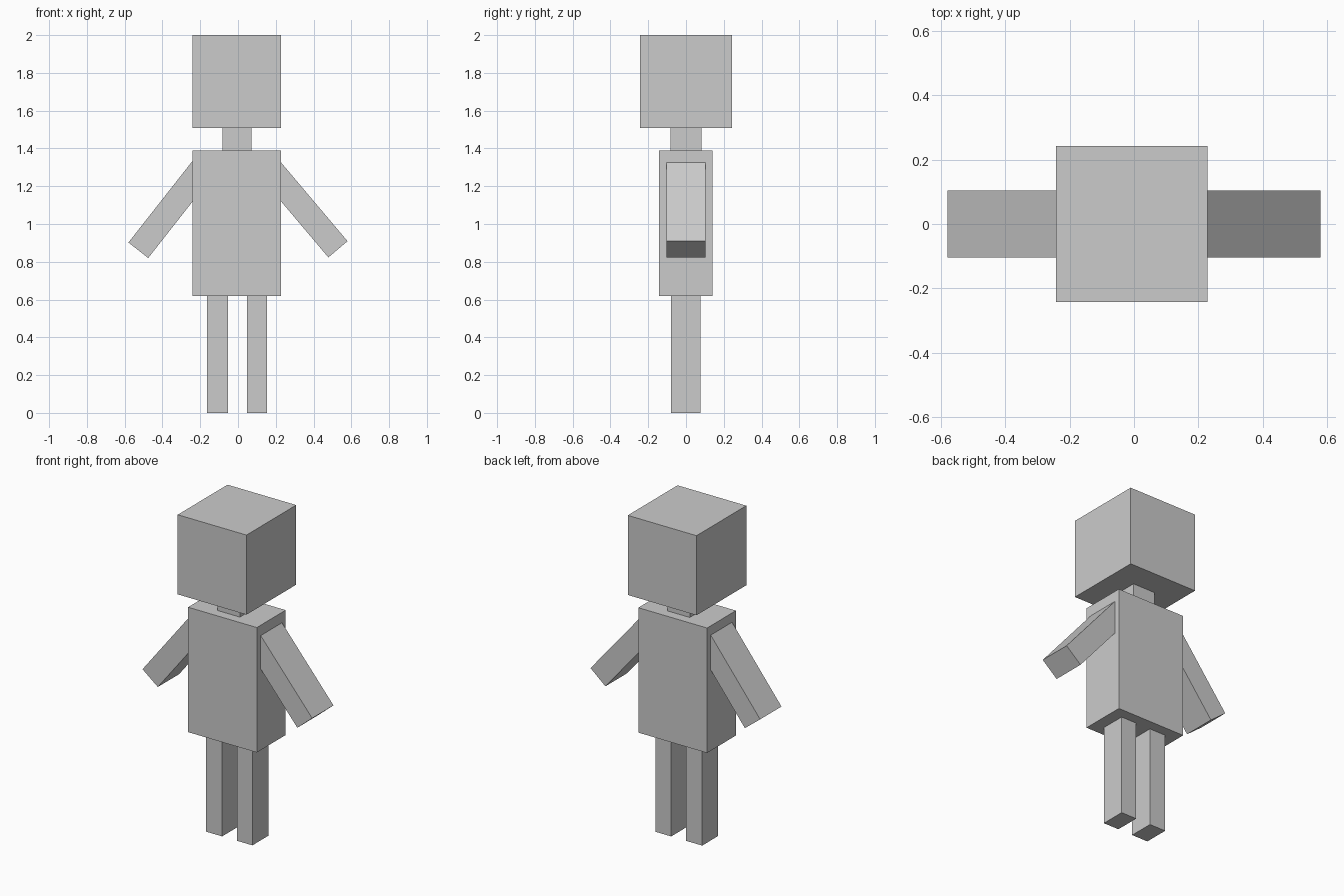
import bpy
import math
from mathutils import Vector

if "Cube" in bpy.data.objects:
    bpy.data.objects.remove(bpy.data.objects["Cube"])


def box(name, x, y, z, rot=0.0):
    """Box from (min, max) ranges, optionally turned about the y axis."""
    lo, hi = Vector((x[0], y[0], z[0])), Vector((x[1], y[1], z[1]))
    bpy.ops.mesh.primitive_cube_add(size=1, location=(lo + hi) / 2, rotation=(0, rot, 0))
    ob = bpy.context.object
    ob.name = name
    ob.scale = hi - lo
    return ob


def arm(name, shoulder, hand, width):
    """Box whose upper outer edge runs from shoulder to hand (x, z)."""
    s, h = Vector(shoulder), Vector(hand)
    d = (h - s).normalized()
    side = 1 if d.x > 0 else -1
    inward = Vector((d.y, -d.x)) * side      # perpendicular, towards the body
    c = (s + h) / 2 + inward * width / 2
    w, l = width / 2, (h - s).length / 2
    box(name, (c.x - w, c.x + w), (-0.104, 0.104), (c.y - l, c.y + l),
        math.atan2(-d.x, -d.y))


# Head, neck and body
box("head", (-0.242, 0.228), (-0.243, 0.243), (1.508, 2.0))
box("neck", (-0.083, 0.071), (-0.083, 0.081), (1.39, 1.508))
box("body", (-0.242, 0.228), (-0.142, 0.14), (0.618, 1.39))

# Legs
for name, x in (("left_leg", (-0.164, -0.053)), ("right_leg", (0.048, 0.154))):
    box(name, x, (-0.079, 0.076), (0.0, 0.618))

# Arms
arm("left_arm", (-0.24, 1.335), (-0.58, 0.902), 0.133)
arm("right_arm", (0.226, 1.328), (0.58, 0.909), 0.133)
